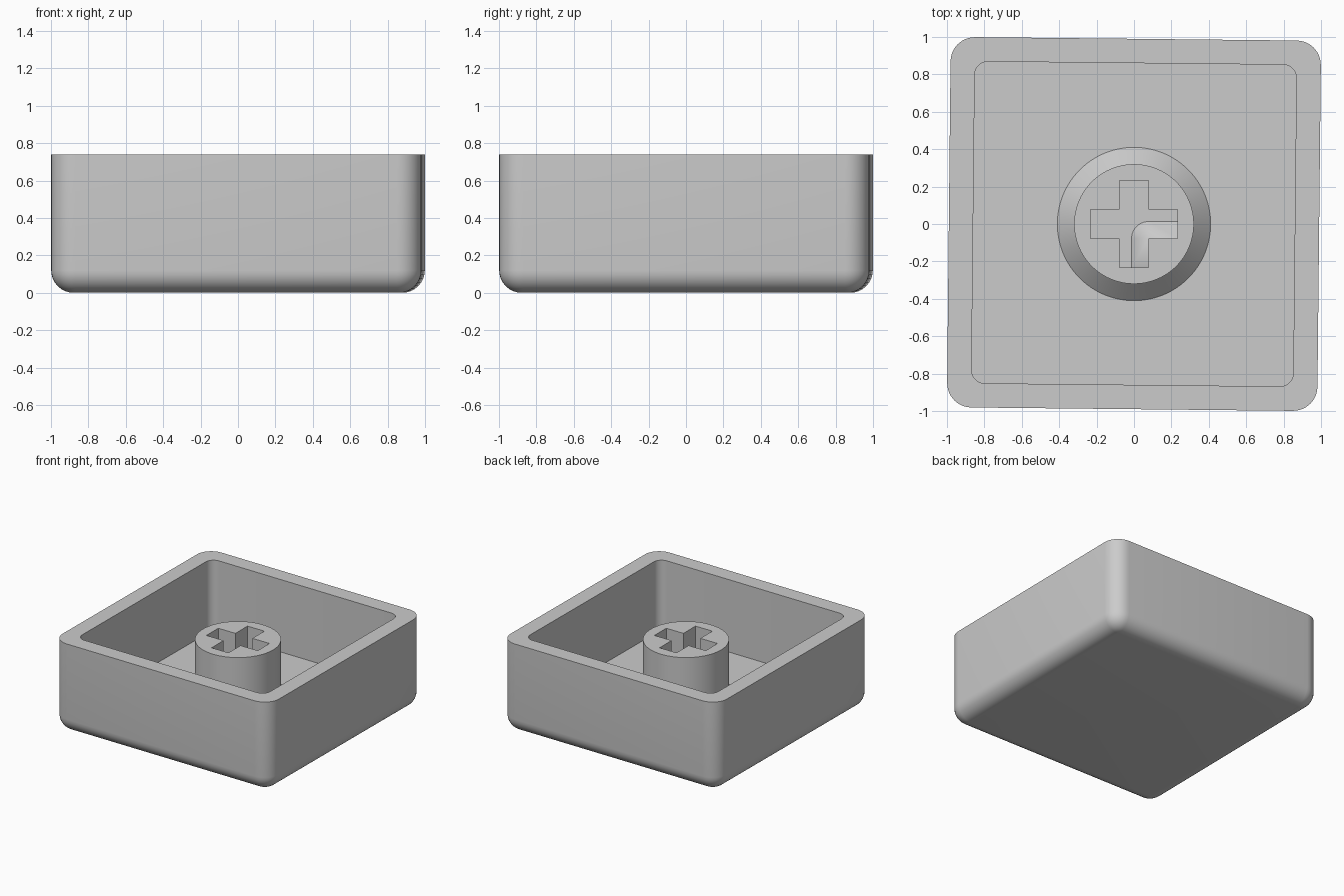
import bpy, bmesh, math

if "Cube" in bpy.data.objects:
    bpy.data.objects.remove(bpy.data.objects["Cube"])

grey = bpy.data.materials.new("grey plastic")
grey.diffuse_color = (0.6, 0.6, 0.6, 1)
grey.use_nodes = True
grey.node_tree.nodes["Principled BSDF"].inputs["Base Color"].default_value = grey.diffuse_color

HEIGHT, FLOOR, STEM_TOP = 0.74, 0.145, 0.635
HALF, WALL, CORNER, EDGE = 0.99, 0.13, 0.13, 0.12
STEM_R, CHAMFER = 0.32, 0.09
SLOT_LONG, SLOT_HALF = 0.233, 0.077


def rounded_square(half, radius, steps=8):
    pts = []
    for q in range(4):
        c = half - radius
        cx, cy = [(c, c), (-c, c), (-c, -c), (c, -c)][q]
        for i in range(steps + 1):
            a = math.pi / 2 * (q + i / steps)
            pts.append((cx + radius * math.cos(a), cy + radius * math.sin(a)))
    return pts


def circle(r, n=96):
    return [(r * math.cos(2 * math.pi * i / n), r * math.sin(2 * math.pi * i / n))
            for i in range(n)]


def add_ring(bm, pts, z):
    return [bm.verts.new((x, y, z)) for x, y in pts]


def loft(bm, rings, closed=True):
    for a, b in zip(rings, rings[1:]):
        n = len(a)
        for i in range(n if closed else n - 1):
            j = (i + 1) % n
            bm.faces.new((a[i], a[j], b[j], b[i]))


def finish(bm, name, recalc=True):
    if recalc:
        bmesh.ops.recalc_face_normals(bm, faces=bm.faces)
    mesh = bpy.data.meshes.new(name)
    bm.to_mesh(mesh)
    bm.free()
    mesh.materials.append(grey)
    ob = bpy.data.objects.new(name, mesh)
    bpy.context.collection.objects.link(ob)
    bpy.ops.object.select_all(action='DESELECT')
    ob.select_set(True)
    bpy.context.view_layer.objects.active = ob
    bpy.ops.object.shade_smooth_by_angle(angle=math.radians(30))
    return ob


# Open box with rounded lower edge, turned very slightly
bm = bmesh.new()
rings = []
for i in range(9):
    a = math.pi / 2 * i / 8
    inset = EDGE * (1 - math.sin(a))
    rings.append(add_ring(bm, rounded_square(HALF - inset, CORNER - inset),
                          EDGE * (1 - math.cos(a))))
rings.append(add_ring(bm, rounded_square(HALF, CORNER), HEIGHT))
inner = rounded_square(HALF - WALL, 0.07)
rings.append(add_ring(bm, inner, HEIGHT))
rings.append(add_ring(bm, inner, FLOOR))
loft(bm, rings)
bm.faces.new(rings[0])
bm.faces.new(rings[-1])
shell = finish(bm, "box_shell")
shell.rotation_euler.z = math.radians(-0.6)

# Round stem with chamfered foot and a cross-shaped slot
bm = bmesh.new()
rings = [add_ring(bm, circle(r), z) for r, z in
         ((STEM_R + CHAMFER, FLOOR), (STEM_R, FLOOR + CHAMFER), (STEM_R, STEM_TOP))]
loft(bm, rings)
s, l = SLOT_HALF, SLOT_LONG
cross = []
for q in range(4):
    c, d = [(1, 0), (0, 1), (-1, 0), (0, -1)][q]
    cross += [(x * c - y * d, x * d + y * c) for x, y in ((l, -s), (l, s), (s, s))]
slot = [add_ring(bm, cross, z) for z in (STEM_TOP, FLOOR)]
loft(bm, slot)
rim_edges = [bm.edges.get((ring[i], ring[(i + 1) % len(ring)]))
             for ring in (rings[-1], slot[0]) for i in range(len(ring))]
bmesh.ops.triangle_fill(bm, edges=rim_edges, use_beauty=True, normal=(0, 0, 1))
finish(bm, "stem")

# Sloped foot around one inner corner of the slot
bm = bmesh.new()
arc = [math.pi - math.pi / 2 * i / 12 for i in range(13)]
low = [(s - CHAMFER, -l)]
low += [(s + CHAMFER * math.cos(a), -s + CHAMFER * math.sin(a)) for a in arc]
low += [(l, -s + CHAMFER)]
high = [(s, -l)] + [(s, -s)] * 13 + [(l, -s)]
loft(bm, [add_ring(bm, low, FLOOR), add_ring(bm, high, FLOOR + CHAMFER)], closed=False)
bmesh.ops.remove_doubles(bm, verts=bm.verts, dist=1e-5)
bm.normal_update()
for f in bm.faces:
    if f.normal.z < 0:
        f.normal_flip()
finish(bm, "slot_foot", recalc=False)
